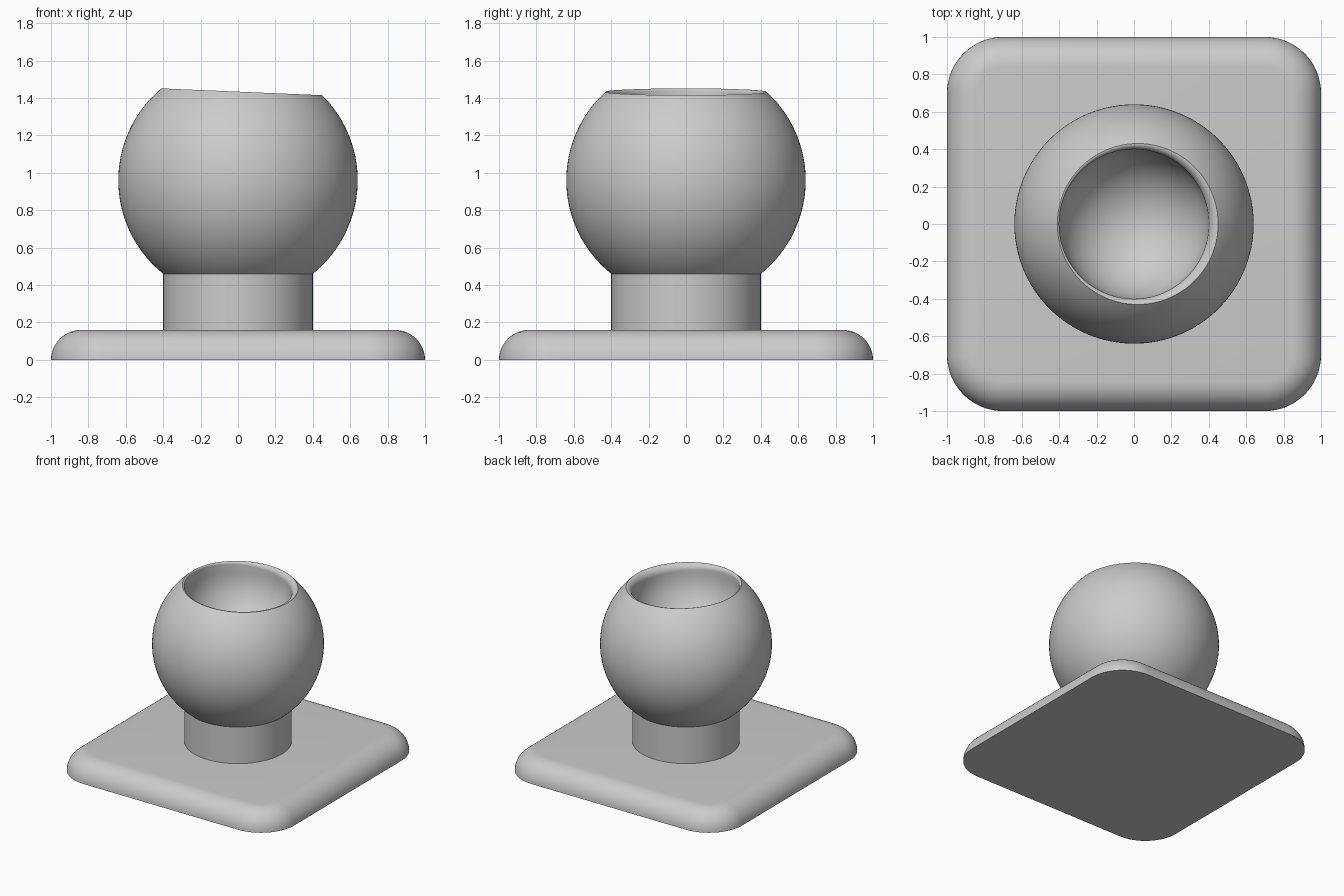
import bpy, bmesh
from math import sin, cos, pi, sqrt, radians, asin

if "Cube" in bpy.data.objects:
    bpy.data.objects.remove(bpy.data.objects["Cube"], do_unlink=True)

grey = bpy.data.materials.new("plain_grey")
grey.use_nodes = True
colour = (0.6, 0.6, 0.6, 1)
grey.diffuse_color = colour
grey.node_tree.nodes["Principled BSDF"].inputs["Base Color"].default_value = colour

SIDES = 96
BALL_R, BALL_Z = 0.64, 0.96
HOLE_R, BOWL_Z = 0.4, 1.36


def loft(name, rings, angle=30):
    """Skin a stack of closed rings and cap both ends."""
    bm = bmesh.new()
    loops = [[bm.verts.new(p) for p in ring] for ring in rings]
    n = len(loops[0])
    for low, high in zip(loops, loops[1:]):
        for i in range(n):
            j = (i + 1) % n
            bm.faces.new((low[i], low[j], high[j], high[i]))
    bm.faces.new(loops[0][::-1])
    bm.faces.new(loops[-1])
    bmesh.ops.recalc_face_normals(bm, faces=bm.faces)
    mesh = bpy.data.meshes.new(name)
    bm.to_mesh(mesh)
    bm.free()
    obj = bpy.data.objects.new(name, mesh)
    bpy.context.collection.objects.link(obj)
    mesh.materials.append(grey)
    bpy.ops.object.select_all(action="DESELECT")
    obj.select_set(True)
    bpy.context.view_layer.objects.active = obj
    bpy.ops.object.shade_smooth_by_angle(angle=radians(angle))
    return obj


def circle(r, z):
    return [(r * cos(2 * pi * i / SIDES), r * sin(2 * pi * i / SIDES), z)
            for i in range(SIDES)]


def rounded_square(half, corner, z, steps=16):
    ring = []
    for k in range(4):
        sx, sy = ((1, 1), (-1, 1), (-1, -1), (1, -1))[k]
        for i in range(steps + 1):
            a = (k + i / steps) * pi / 2
            ring.append((sx * (half - corner) + corner * cos(a),
                         sy * (half - corner) + corner * sin(a), z))
    return ring


# Base plate: rounded corners and a quarter-round upper edge
edge = 0.16
rings = []
for i in range(13):
    a = i / 12 * pi / 2
    inset = edge * (1 - cos(a))
    rings.append(rounded_square(1 - inset, 0.3 - inset, edge * sin(a)))
loft("base_plate", rings)

# Neck between plate and ball
loft("neck", [circle(HOLE_R, 0.15), circle(HOLE_R, 0.47)])


def socket_profile(theta):
    """Ball outside, rounded lip wider towards +x, round bowl inside."""
    lip = 0.43 + 0.02 * cos(theta)
    depth = 1.2 * (lip - HOLE_R)
    start = -pi / 2 + asin(HOLE_R / BALL_R)
    end = pi / 2 - asin(lip / BALL_R)
    pts = []
    for i in range(41):
        a = start + (end - start) * i / 40
        pts.append((BALL_R * cos(a), BALL_Z + BALL_R * sin(a)))
    top = BALL_Z + sqrt(BALL_R ** 2 - lip ** 2)
    for i in range(1, 9):
        a = i / 8 * pi / 2
        pts.append((lip - (lip - HOLE_R) * sin(a), top - depth * (1 - cos(a))))
    for i in range(20):
        a = i / 20 * pi / 2
        pts.append((HOLE_R * cos(a), BOWL_Z - HOLE_R * sin(a)))
    return pts


# Ball with its hollow socket
angles = [2 * pi * i / SIDES for i in range(SIDES)]
profiles = [socket_profile(a) for a in angles]
rings = [[(r * cos(a), r * sin(a), z) for a, (r, z) in zip(angles, level)]
         for level in zip(*profiles)]
loft("ball_socket", rings)
